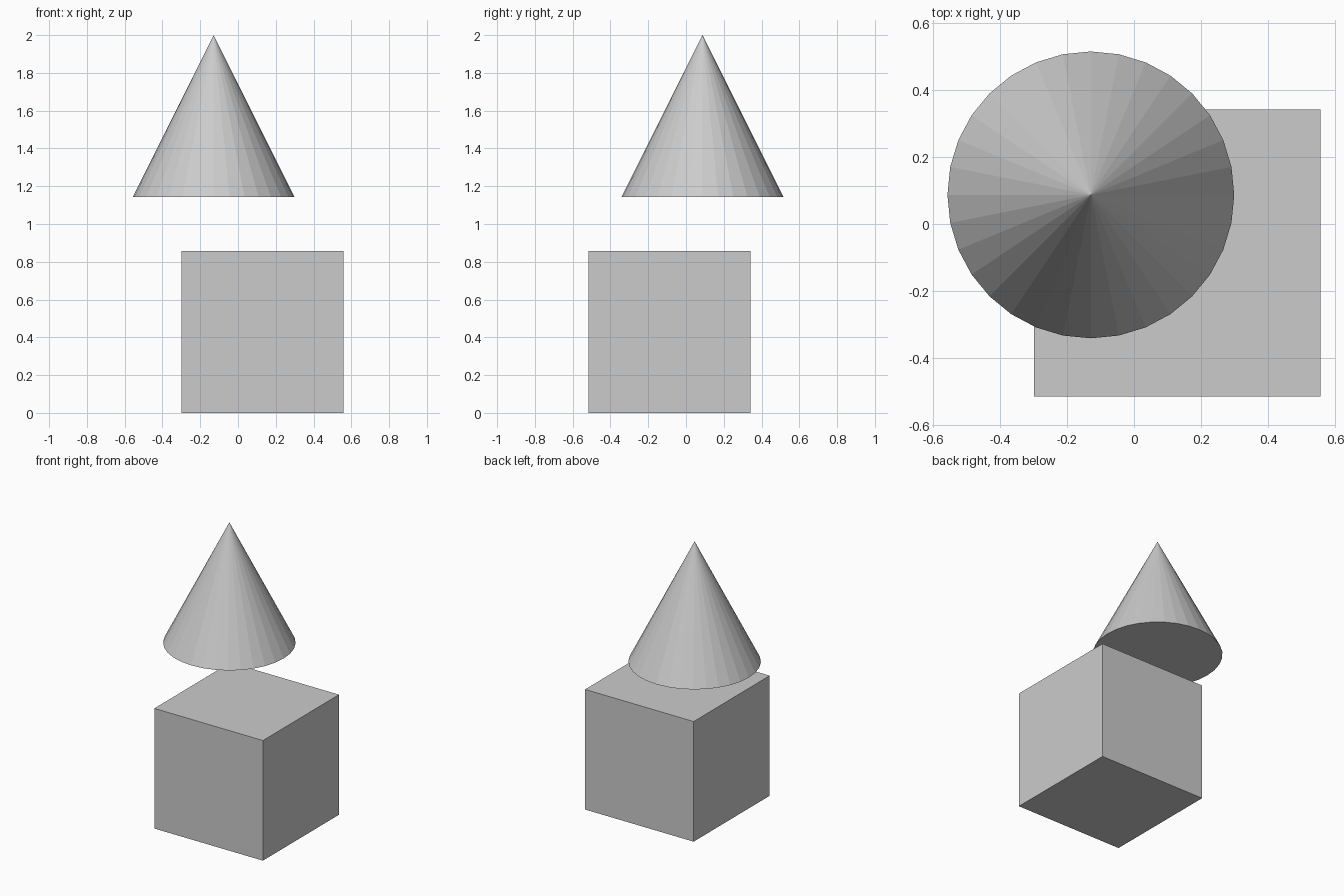
import bpy

if "Cube" in bpy.data.objects:
    bpy.data.objects.remove(bpy.data.objects["Cube"])

SIZE = 6 / 7            # cube edge, cone height and cone diameter
DX, DY = 0.129, 0.087   # each part's sideways offset from the centre

# Cube standing on the ground
bpy.ops.mesh.primitive_cube_add(size=SIZE, location=(DX, -DY, SIZE / 2))
bpy.context.object.name = "cube"

# Flat-shaded cone floating above, with a closed base
bpy.ops.mesh.primitive_cone_add(vertices=32, radius1=SIZE / 2, radius2=0, depth=SIZE,
                                location=(-DX, DY, 2 - SIZE / 2))
bpy.context.object.name = "cone"
